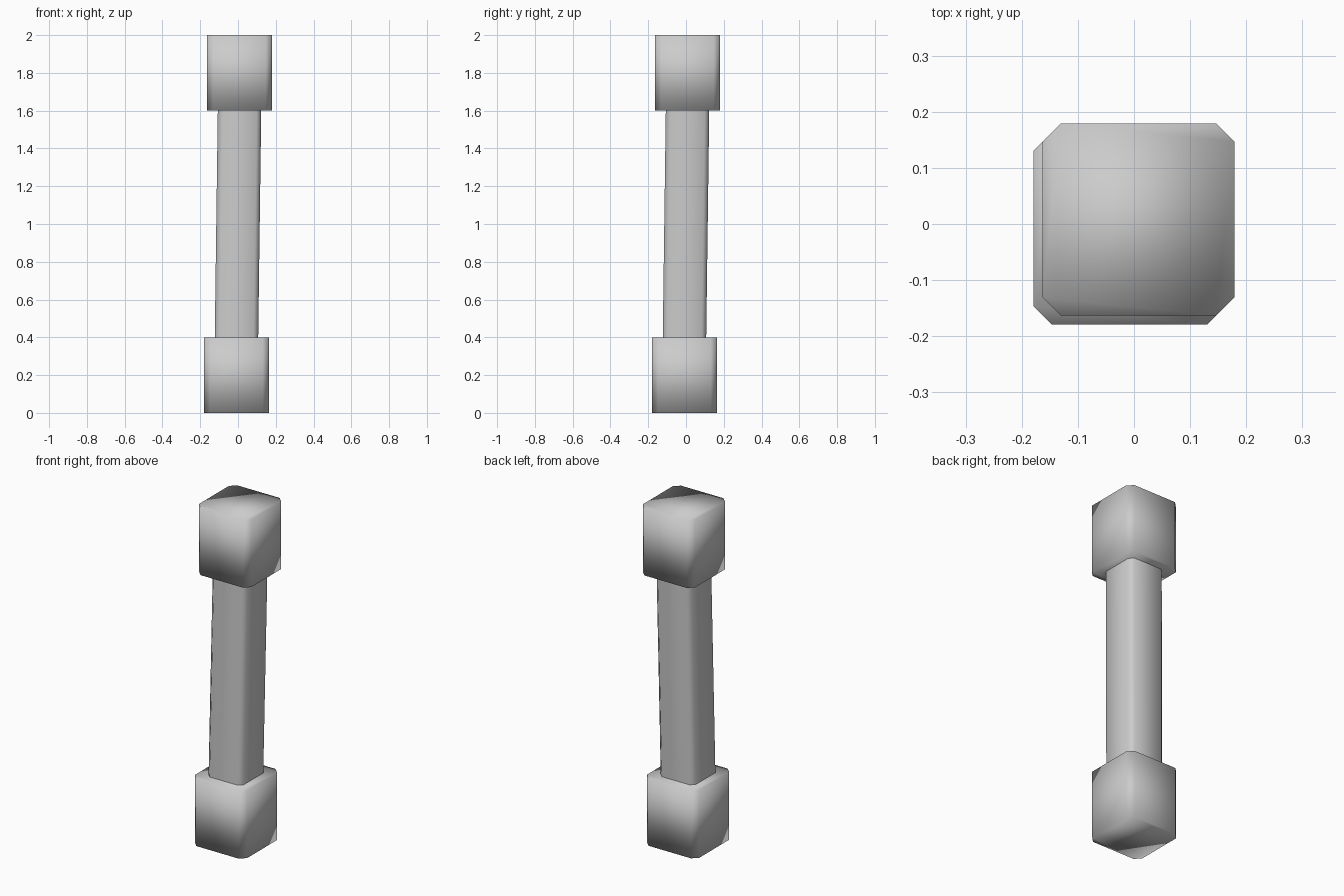
import bpy, bmesh

cube = bpy.data.objects.get("Cube")
if cube:
    bpy.data.objects.remove(cube, do_unlink=True)

grey = bpy.data.materials.new("plain grey")
grey.use_nodes = True
colour = (0.6, 0.6, 0.6, 1)
grey.diffuse_color = colour
grey.node_tree.nodes["Principled BSDF"].inputs["Base Color"].default_value = colour


def outline(half, cut):
    """Square with its four corners cut off, counter-clockwise."""
    k = half - cut
    points = [(half, -k), (half, k)]
    result = []
    for _ in range(4):
        result += points
        points = [(-y, x) for x, y in points]
    return result


def prism(name, half, cut, low, high, capped):
    """Cut-corner prism between two centres, smooth all over."""
    bm = bmesh.new()
    rings = [[bm.verts.new((c[0] + x, c[1] + y, c[2])) for x, y in outline(half, cut)]
             for c in (low, high)]
    bottom, top = rings
    n = len(bottom)
    for i in range(n):
        j = (i + 1) % n
        bm.faces.new((bottom[i], bottom[j], top[j], top[i]))
    if capped:
        bm.faces.new(bottom[::-1])
        bm.faces.new(top)
    for face in bm.faces:
        face.smooth = True
    mesh = bpy.data.meshes.new(name)
    bm.to_mesh(mesh)
    bm.free()
    mesh.materials.append(grey)
    obj = bpy.data.objects.new(name, mesh)
    bpy.context.collection.objects.link(obj)
    return obj


shift = 0.008   # the ends are slightly offset, so the shaft leans

# End blocks
prism("bottom_block", 0.171, 0.032, (-shift, -shift, 0), (-shift, -shift, 0.4), True)
prism("top_block", 0.171, 0.032, (shift, shift, 1.6), (shift, shift, 2), True)

# Leaning shaft, open where it meets the blocks
prism("shaft", 0.115, 0.024, (-shift, -shift, 0.4), (shift, shift, 1.6), False)
